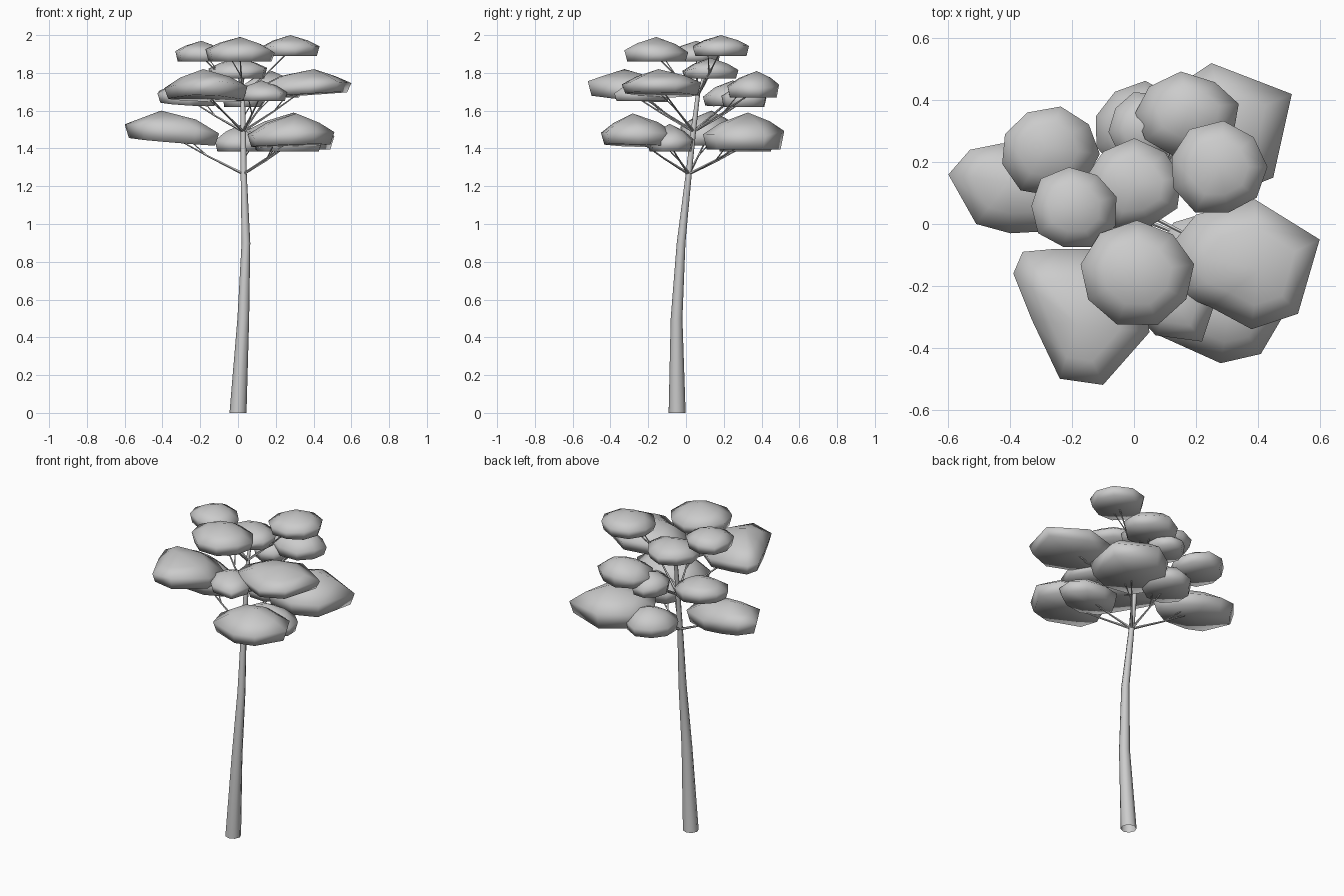
import bpy, math, random
from mathutils import Vector

if "Cube" in bpy.data.objects:
    bpy.data.objects.remove(bpy.data.objects["Cube"])

random.seed(7)


def make(name, verts, faces, angle):
    mesh = bpy.data.meshes.new(name)
    mesh.from_pydata(verts, [], faces)
    obj = bpy.data.objects.new(name, mesh)
    bpy.context.collection.objects.link(obj)
    bpy.ops.object.select_all(action='DESELECT')
    obj.select_set(True)
    bpy.context.view_layer.objects.active = obj
    bpy.ops.object.shade_smooth_by_angle(angle=math.radians(angle))
    return obj


def bridge(rings, n):
    return [(r * n + i, r * n + (i + 1) % n, (r + 1) * n + (i + 1) % n, (r + 1) * n + i)
            for r in range(rings - 1) for i in range(n)]


# Tapered tube through (x, y, z, radius) points, open at the ends
def tube(name, pts, n, level=False):
    verts = []
    for k, p in enumerate(pts):
        a, b = pts[max(k - 1, 0)], pts[min(k + 1, len(pts) - 1)]
        d = Vector((0, 0, 1)) if level else (Vector(b[:3]) - Vector(a[:3])).normalized()
        u = d.cross(Vector((0, 1, 0))).normalized()
        w = d.cross(u)
        for i in range(n):
            t = 2 * math.pi * i / n
            verts.append(Vector(p[:3]) + p[3] * (w * math.sin(t) + u * math.cos(t)))
    return make(name, verts, bridge(len(pts), n), 60)


# Roughly oval outline with slight irregularity
def oval(cx, cy, rx, ry, n=9):
    turn = random.uniform(0, 1)
    pts = []
    for i in range(n):
        t, w = 2 * math.pi * i / n + turn, random.uniform(0.96, 1.08)
        pts.append((cx + rx * w * math.cos(t), cy + ry * w * math.sin(t)))
    return pts


# Domed leaf pad: low rim, sloping top, flat underside tilted up outward
def pad(name, outline, z0, z1, lean, tilt):
    n, h = len(outline), z1 - z0
    c = Vector([(min(p[k] for p in outline) + max(p[k] for p in outline)) / 2 for k in (0, 1)])
    out = c.normalized()
    peak = c + out * lean
    lift = [random.uniform(-0.08, 0.1) for _ in range(n)]
    verts = []
    for r, z, s in ((0.91, 0.0, 0), (1.0, 0.42, 0), (0.6, 0.73, 1)):
        for i, p in enumerate(outline):
            d = Vector(p) - c
            q = peak.lerp(Vector(p), r) if s else c + d * r
            verts.append((q.x, q.y, z0 + h * (z + lift[i] * (z > 0) * (1 - s * .6))
                          + tilt * d.dot(out) * (1 - s)))
    verts += [(*c, z0), (*peak, z1)]
    faces = bridge(3, n)
    for i in range(n):
        j = (i + 1) % n
        faces += [(j, i, 3 * n), (2 * n + i, 2 * n + j, 3 * n + 1)]
    make(name, verts, faces, 180)
    return c


# Trunk
tube("trunk", [(0, -.047, 0, .045), (.028, -.05, .5, .031), (.042, -.026, .9, .023),
               (.03, .015, 1.27, .016), (.028, .04, 1.5, .014),
               (.025, .065, 1.7, .011), (.02, .11, 1.82, .006)], 8, True)

# Outlines of the large angular pads
left = [(-.60, .16), (-.51, 0), (-.40, -.03), (-.22, -.02), (-.10, .05),
        (-.13, .18), (-.3, .26), (-.43, .26), (-.53, .24)]
front_right = [(.28, -.45), (.41, -.42), (.51, -.25), (.44, -.12), (.28, -.06),
               (.1, -.12), (.05, -.24), (.08, -.36)]
back_right = [(.25, .52), (.1, .42), (.04, .25), (.12, .12), (.3, .09), (.45, .15), (.51, .42)]
front_left = [(-.39, -.16), (-.33, -.31), (-.24, -.5), (-.10, -.52), (.05, -.35),
              (.03, -.18), (-.1, -.08), (-.25, -.08), (-.36, -.09)]
right = [(.60, -.05), (.39, .08), (.2, .03), (.11, -.08), (.13, -.22),
         (.25, -.27), (.38, -.34), (.53, -.29)]
front = [(.22, -.38), (.26, -.26), (.2, -.14), (.1, -.1), (.01, -.15), (-.02, -.26), (.07, -.36)]

# Leaf tiers: fork point on the trunk, pads (outline, bottom, top, lean, tilt)
tiers = {
    "lower": ((.03, .015, 1.265), [
        (left, 1.435, 1.60, .06, .08), (front_right, 1.415, 1.585, .04, .04),
        (oval(.27, -.08, .185, .125), 1.385, 1.53, .01, 0),
        (back_right, 1.395, 1.59, .03, 0), (oval(.02, .31, .15, .145), 1.385, 1.53, .02, 0)]),
    "middle": ((.028, .04, 1.49), [
        (front_left, 1.665, 1.82, .03, .09), (right, 1.685, 1.82, .05, .06),
        (oval(.17, .35, .17, .135), 1.67, 1.81, .02, 0),
        (oval(-.275, .235, .16, .145), 1.635, 1.76, .02, .08),
        (oval(.03, .31, .11, .115), 1.62, 1.74, .01, 0),
        (front, 1.65, 1.76, .01, 0)]),
    "upper": ((.025, .06, 1.68), [
        (oval(-.195, .05, .14, .133), 1.86, 1.97, 0, 0),
        (oval(.01, -.16, .18, .165), 1.86, 1.99, 0, 0),
        (oval(.27, .175, .155, .148), 1.89, 2.0, 0, 0),
        (oval(0, .125, .16, .145), 1.77, 1.88, 0, 0)]),
}
for tier, (fork, pads) in tiers.items():
    for k, p in enumerate(pads):
        c = pad(f"{tier}_leaf_pad_{k + 1}", *p)
        # Branch from the fork into the pad, with a side twig
        a, b = Vector(fork), Vector((c.x, c.y, p[1] + .03))
        m = a.lerp(b, .5) - Vector((0, 0, .005))
        tube(f"{tier}_branch_{k + 1}", [(*a, .008), (*m, .005), (*b, .003)], 5)
        side = (b - a).cross(Vector((0, 0, 1))).normalized() * .06
        tip = m.lerp(b, .75) + side + Vector((0, 0, .03))
        tube(f"{tier}_twig_{k + 1}", [(*m, .004), (*tip, .002)], 5)
